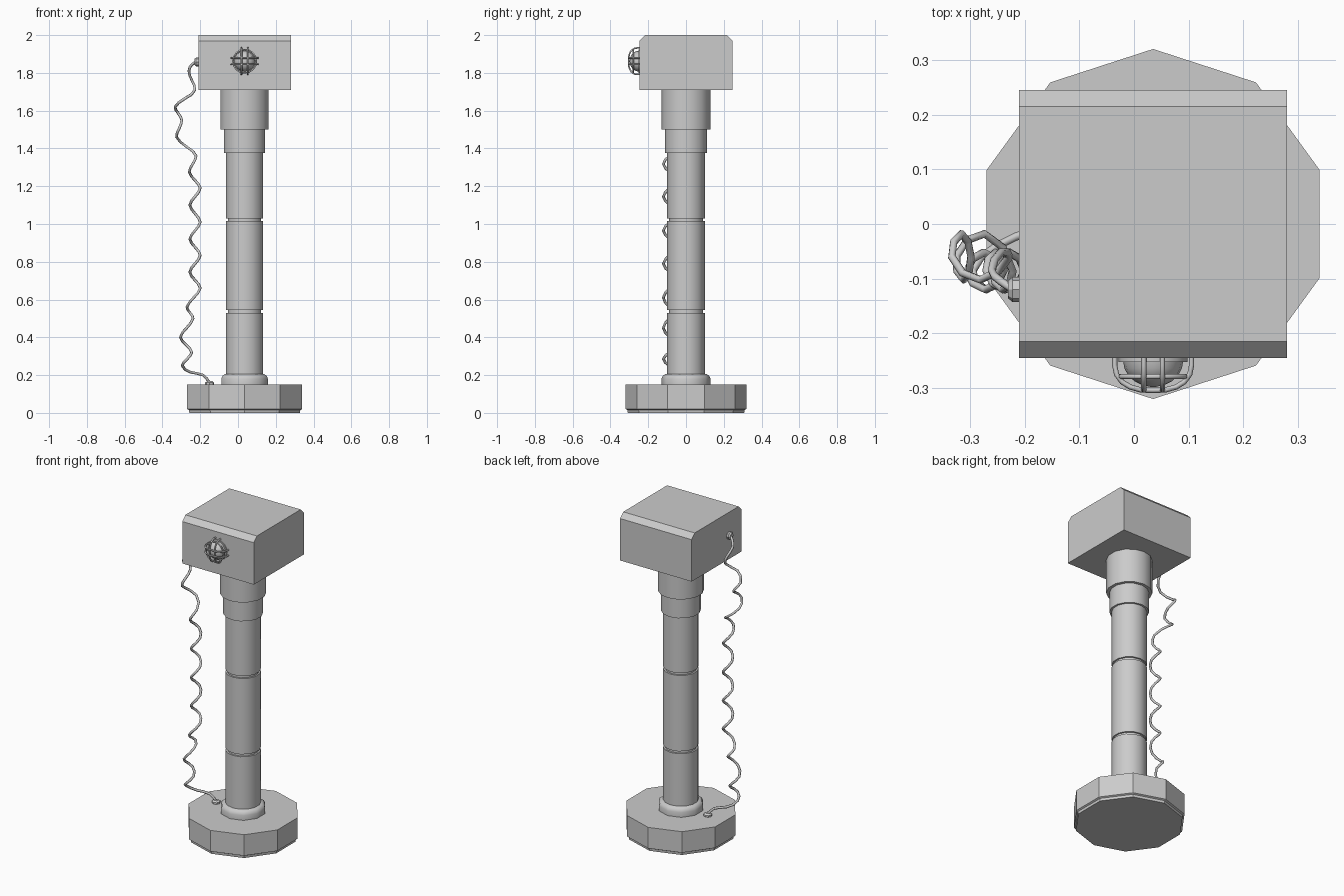
import bpy, bmesh, math
from mathutils import Vector

if "Cube" in bpy.data.objects:
    bpy.data.objects.remove(bpy.data.objects["Cube"])

CX = 0.035  # axis of the post


def finish(name, bm, smooth=None):
    bmesh.ops.recalc_face_normals(bm, faces=bm.faces)
    me = bpy.data.meshes.new(name)
    bm.to_mesh(me)
    bm.free()
    ob = bpy.data.objects.new(name, me)
    bpy.context.collection.objects.link(ob)
    if smooth:
        bpy.context.view_layer.objects.active = ob
        ob.select_set(True)
        bpy.ops.object.shade_smooth_by_angle(angle=math.radians(smooth))
        ob.select_set(False)
    return ob


def lathe(name, profile, sides, origin=(CX, 0, 0), axis='Z', smooth=None):
    """Closed turned solid from (radius, height) points."""
    bm = bmesh.new()
    rings = []
    for r, h in profile:
        ring = []
        for i in range(sides):
            a = math.pi / 2 + math.tau * i / sides
            u, v = r * math.cos(a), r * math.sin(a)
            p = {'Z': (u, v, h), '-X': (-h, u, v), '-Y': (u, -h, v)}[axis]
            ring.append(bm.verts.new(Vector(p) + Vector(origin)))
        rings.append(ring)
    for a, b in zip(rings, rings[1:]):
        for i in range(sides):
            j = (i + 1) % sides
            bm.faces.new((a[i], a[j], b[j], b[i]))
    bm.faces.new(rings[0])
    bm.faces.new(rings[-1])
    return finish(name, bm, smooth)


def tube(name, pts, radius, res=2, cyclic=False):
    cu = bpy.data.curves.new(name, 'CURVE')
    cu.dimensions = '3D'
    cu.bevel_depth = radius
    cu.bevel_resolution = 1
    cu.resolution_u = res
    cu.use_fill_caps = True
    sp = cu.splines.new('BEZIER')
    sp.bezier_points.add(len(pts) - 1)
    for b, p in zip(sp.bezier_points, pts):
        b.co = p
        b.handle_left_type = b.handle_right_type = 'AUTO'
    sp.use_cyclic_u = cyclic
    ob = bpy.data.objects.new(name, cu)
    bpy.context.collection.objects.link(ob)
    return ob


# Base and collar
lathe("base", [(0.308, 0), (0.31, 0.015), (0.32, 0.02), (0.32, 0.15)], 10)
lathe("collar", [(0.13, 0.15), (0.13, 0.18), (0.124, 0.195), (0.11, 0.205), (0.09, 0.205)],
      10, smooth=40)

# Post with two grooves
lathe("post", [(0.1, 0.15), (0.1, 0.53), (0.09, 0.53), (0.09, 0.545), (0.1, 0.545),
               (0.1, 1.015), (0.09, 1.015), (0.09, 1.03), (0.1, 1.03), (0.1, 1.4)],
      14, smooth=30)

# Stepped sleeves under the head
lathe("lower_sleeve", [(0.112, 1.375), (0.112, 1.52)], 14, smooth=30)
lathe("upper_sleeve", [(0.13, 1.5), (0.13, 1.72)], 14, smooth=30)

# Head: chamfered side outline extruded along x
bm = bmesh.new()
outline = [(-0.245, 1.71), (0.245, 1.71), (0.245, 1.97), (0.215, 2.0), (-0.215, 2.0), (-0.245, 1.97)]
face = bm.faces.new([bm.verts.new((-0.21, y, z)) for y, z in outline])
ext = bmesh.ops.extrude_face_region(bm, geom=[face])
bmesh.ops.translate(bm, vec=(0.49, 0, 0),
                    verts=[g for g in ext["geom"] if isinstance(g, bmesh.types.BMVert)])
bm.faces.ensure_lookup_table()
finish("head", bm)

# Lamp dome and its mounting plate
LAMP = Vector((CX, -0.245, 1.862))
lathe("lamp_plate", [(0.063, -0.005), (0.063, 0.007)], 16, LAMP, '-Y', 30)
dome = [(0.055 * math.cos(t), 0.005 + 0.048 * math.sin(t))
        for t in [math.radians(85) * i / 5 for i in range(6)]]
lathe("lamp_dome", dome, 16, LAMP, '-Y', 40)

# Lamp cage: two upright and two level hoops plus a ring
hoop = [(-0.07, -0.005), (-0.067, 0.03), (-0.042, 0.053), (0, 0.059),
        (0.042, 0.053), (0.067, 0.03), (0.07, -0.005)]
for s in (-0.017, 0.017):
    tube("cage_upright_bar", [LAMP + Vector((s, -d, u)) for u, d in hoop], 0.0048)
    tube("cage_level_bar", [LAMP + Vector((u, -d, s)) for u, d in hoop], 0.0048)
tube("cage_ring", [LAMP + Vector((0.062 * math.cos(a), -0.034, 0.062 * math.sin(a)))
                   for a in [math.tau * i / 8 for i in range(8)]], 0.0045, 2, True)

# Cable sockets
lathe("head_socket", [(0.023, -0.01), (0.023, 0.012), (0.016, 0.02)], 8, (-0.21, -0.12, 1.858), '-X')
lathe("base_socket", [(0.024, 0.145), (0.024, 0.16), (0.014, 0.168)], 8, (-0.15, 0, 0))

# Coiled cable: x swings alternate out/in, y swings fall midway between them
swings = [(-0.26, 1.81), (-0.228, 1.71), (-0.333, 1.62), (-0.298, 1.55), (-0.325, 1.46),
          (-0.222, 1.36), (-0.258, 1.275), (-0.2, 1.19), (-0.255, 1.10), (-0.2, 1.01),
          (-0.255, 0.92), (-0.2, 0.835), (-0.255, 0.745), (-0.2, 0.66), (-0.27, 0.56),
          (-0.238, 0.50), (-0.305, 0.40), (-0.245, 0.32), (-0.295, 0.25)]
path = [(-0.22, -0.12, 1.858), (-0.243, -0.105, 1.845)]
for i, (x, z) in enumerate(swings):
    loose = 1.4 < z < 1.75
    mid, amp = (-0.06, 0.042) if loose else (-0.086, 0.034)
    path.append((x, mid, z))
    if i + 1 < len(swings):
        nx, nz = swings[i + 1]
        path.append(((x + nx) / 2, mid + (amp if i % 2 == 0 else -amp), (z + nz) / 2))
path += [(-0.25, -0.04, 0.215), (-0.185, -0.012, 0.2), (-0.15, 0, 0.16)]
tube("coiled_cable", path, 0.0075)
